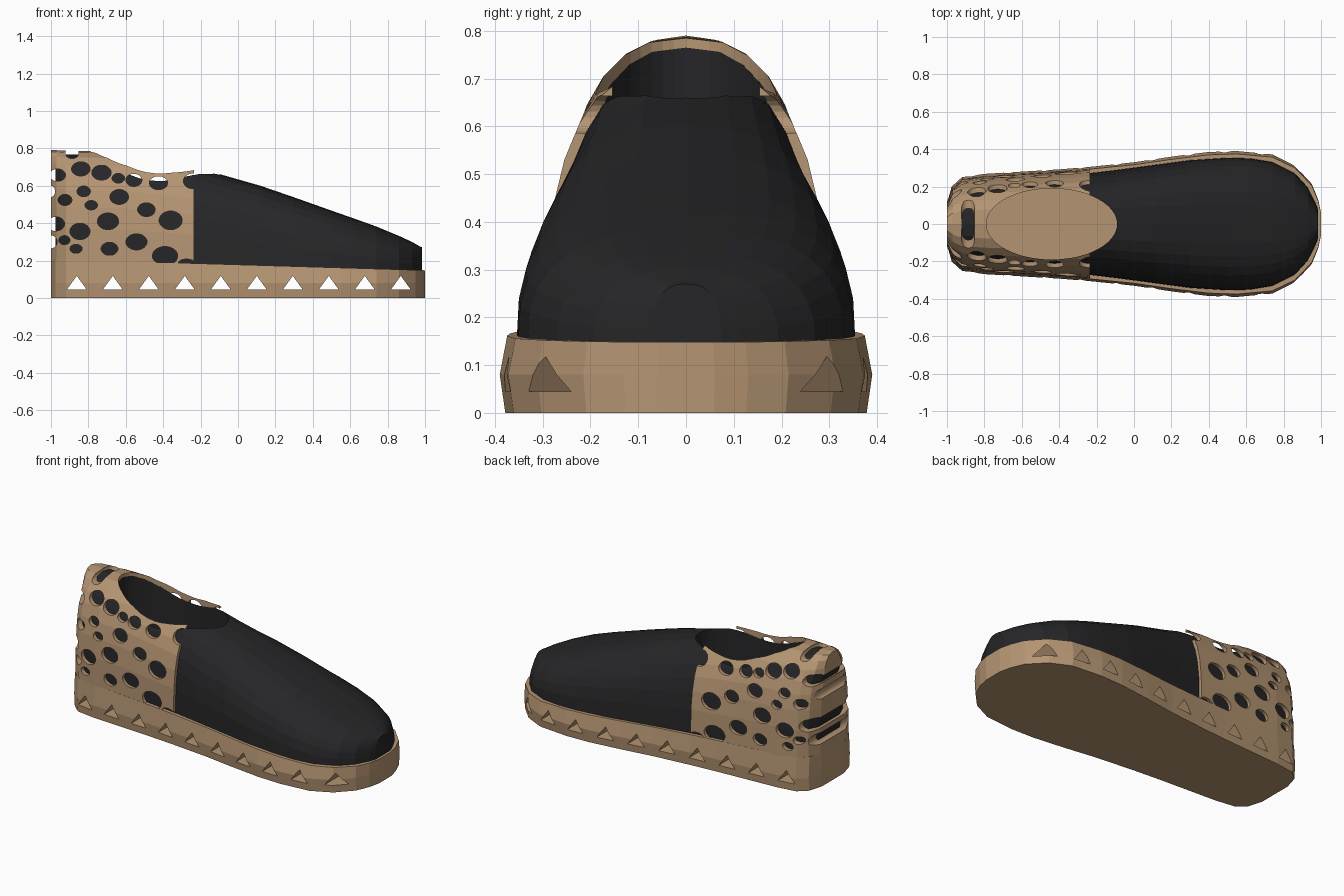
import bpy, bmesh, math

if "Cube" in bpy.data.objects:
    bpy.data.objects.remove(bpy.data.objects["Cube"])


def material(name, rgb):
    m = bpy.data.materials.new(name)
    m.diffuse_color = (*rgb, 1)
    m.use_nodes = True
    m.node_tree.nodes["Principled BSDF"].inputs["Base Color"].default_value = m.diffuse_color
    return m


TAN = material("tan", (0.46, 0.30, 0.17))
DARK = material("charcoal", (0.019, 0.019, 0.021))


def sole_top(x):
    return 0.178 - 0.03 * x


def make(name, rings_list, mat=None):
    """Bridge closed rings and cap the ends; each item is one separate solid."""
    bm = bmesh.new()
    for rings in rings_list:
        vs = [[bm.verts.new(p) for p in r] for r in rings]
        n = len(vs[0])
        for a, b in zip(vs, vs[1:]):
            for i in range(n):
                j = (i + 1) % n
                bm.faces.new((a[i], a[j], b[j], b[i]))
        bm.faces.new(vs[0])
        bm.faces.new(vs[-1])
    bmesh.ops.recalc_face_normals(bm, faces=bm.faces)
    me = bpy.data.meshes.new(name)
    bm.to_mesh(me)
    bm.free()
    ob = bpy.data.objects.new(name, me)
    bpy.context.collection.objects.link(ob)
    if mat:
        me.materials.append(mat)
    else:
        ob.hide_render = True
    return ob


def cut(ob, cutter):
    mod = ob.modifiers.new("cut", 'BOOLEAN')
    mod.operation = 'DIFFERENCE'
    mod.solver = 'EXACT'
    mod.object = cutter
    bpy.context.view_layer.objects.active = ob
    bpy.ops.object.modifier_apply(modifier=mod.name)


def arch_rings(stations, drop, steps=16, power=2.7):
    """Domed cross-sections (x, half width, top height) sitting on the sole."""
    rings = []
    for x, w, top in stations:
        base = sole_top(x) - drop
        ring = []
        for i in range(steps + 1):
            t = math.pi * i / steps
            c, s = math.cos(t), max(0, math.sin(t))
            y = math.copysign(abs(c) ** (2 / power), c) * w
            ring.append((x, y, base + (top - base) * s ** (2 / power)))
        rings.append(ring)
    return rings


# Sole: slightly bulging slab following the foot outline
outline = [(-1, .11), (-.975, .2), (-.92, .25), (-.8, .268), (-.4, .292),
           (-.24, .305), (0, .33), (.2, .36), (.4, .385), (.55, .39),
           (.74, .372), (.86, .312), (.95, .215), (.985, .13), (1, .06)]
loop = outline + [(x, -y) for x, y in reversed(outline)]
sole = make("sole", [[
    [(x, y * .97, 0) for x, y in loop],
    [(x, y, .08) for x, y in loop],
    [(x, y * .96, sole_top(x)) for x, y in loop]]], TAN)

# Row of triangular tunnels through the sole
tunnels = []
for i in range(10):
    cx = -.862 + i * .1925
    tri = [(cx - .053, .045), (cx + .053, .045), (cx, .118)]
    tunnels.append([[(x, y, z) for x, z in tri] for y in (-.6, .6)])
tunnel_cutter = make("tunnel_cutter", tunnels)
cut(sole, tunnel_cutter)

# Dark upper
upper = make("upper", [arch_rings([
    (-.975, .10, .77), (-.95, .17, .77), (-.9, .215, .767), (-.8, .236, .765),
    (-.6, .248, .76), (-.4, .26, .732), (-.24, .272, .708), (-.09, .29, .66),
    (.12, .318, .6), (.3, .342, .538), (.5, .355, .467), (.62, .352, .425),
    (.74, .332, .382), (.86, .272, .332), (.93, .195, .3), (.97, .115, .277),
    (.985, .075, .27)], .02)], DARK)

# Heel counter: thin shell around the back of the upper
counter = make("heel_counter", [arch_rings([
    (-1, .12, .79), (-.97, .195, .79), (-.92, .24, .787), (-.8, .258, .785),
    (-.6, .268, .78), (-.5, .274, .765), (-.4, .28, .75),
    (-.235, .292, .724)], .01)], TAN)
cut(counter, upper)

# Oval foot opening through both layers
ring = [(-.44 + .35 * math.cos(a), .19 * math.sin(a))
        for a in (2 * math.pi * i / 48 for i in range(48))]
opening_cutter = make("opening_cutter", [[[(x, y, z) for x, y in ring] for z in (.1, 1)]])
cut(counter, opening_cutter)
cut(upper, opening_cutter)

# Scattered oval perforations in the heel counter (x, z, radius x, radius z)
spots = [(-.965, .657, .043, .033), (-.887, .775, .036, .03), (-.84, .69, .05, .038),
         (-.73, .67, .052, .04), (-.64, .64, .034, .026), (-.557, .63, .043, .034),
         (-.425, .615, .049, .036), (-.245, .625, .047, .04), (-.925, .524, .037, .03),
         (-.825, .57, .036, .029), (-.785, .496, .034, .025), (-.635, .54, .05, .04),
         (-.49, .472, .047, .037), (-.36, .415, .062, .05), (-.695, .41, .057, .045),
         (-.845, .356, .054, .044), (-.975, .396, .048, .038), (-.928, .309, .03, .024),
         (-.866, .263, .033, .024), (-.687, .263, .045, .035), (-.543, .3, .057, .043),
         (-.39, .225, .068, .05), (-.275, .186, .044, .022), (-1, .57, .022, .03),
         (-1, .3, .033, .035)]
holes = []
for cx, cz, rx, rz in spots:
    oval = [(cx + rx * math.cos(a), cz + rz * math.sin(a))
            for a in (2 * math.pi * (i + .5) / 20 for i in range(20))]
    holes.append([[(x, y, z) for x, z in oval] for y in (-.5, .5)])
hole_cutter = make("hole_cutter", holes)
cut(counter, hole_cutter)

for helper in (tunnel_cutter, opening_cutter, hole_cutter):
    bpy.data.objects.remove(helper, do_unlink=True)
